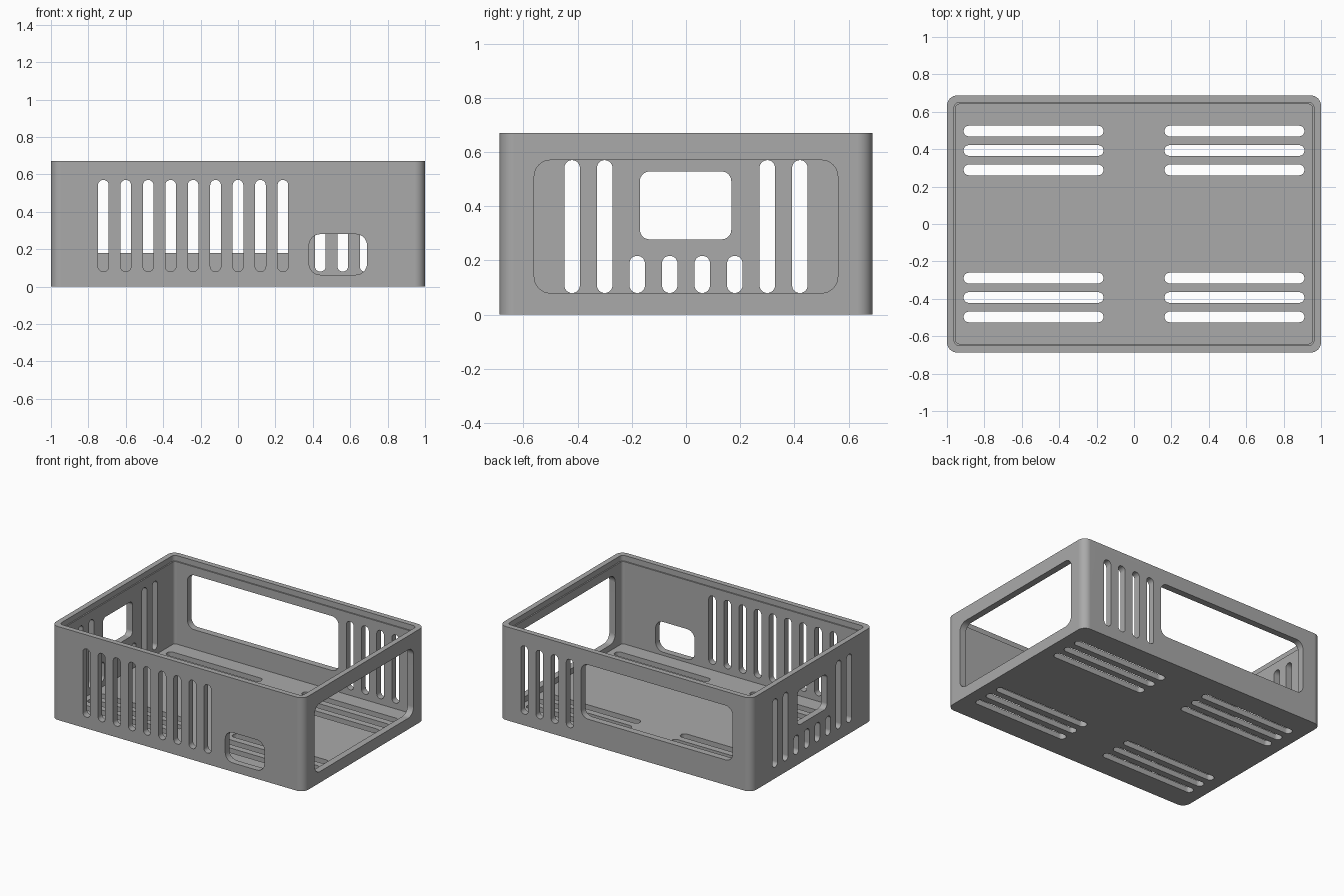
import bpy
import bmesh
from math import sin, cos, pi
from mathutils import Vector

old = bpy.data.objects.get("Cube")
if old:
    bpy.data.objects.remove(old, do_unlink=True)

WIDTH, DEPTH, HEIGHT = 2.0, 1.375, 0.67
WALL, LIP, FLOOR = 0.047, 0.038, 0.04
LIP_DEPTH = 0.04
SLOT = 0.057
LOW, HIGH = 0.08, 0.57


def rounded_rect(u0, u1, v0, v1, r, steps=8):
    """Outline of a rectangle with round corners, counter-clockwise."""
    corners = [(u1 - r, v1 - r), (u0 + r, v1 - r), (u0 + r, v0 + r), (u1 - r, v0 + r)]
    pts = []
    for k, (cu, cv) in enumerate(corners):
        for i in range(steps + 1):
            a = (k + i / steps) * pi / 2
            pts.append((cu + r * cos(a), cv + r * sin(a)))
    return pts


def prism(bm, axis, rect, r, start, end):
    """Extrude a rounded rectangle along an axis."""
    place = {"x": lambda u, v, w: (w, u, v),
             "y": lambda u, v, w: (u, w, v),
             "z": lambda u, v, w: (u, v, w)}[axis]
    face = bm.faces.new([bm.verts.new(place(u, v, start)) for u, v in rounded_rect(*rect, r)])
    ext = bmesh.ops.extrude_face_region(bm, geom=[face])
    moved = [g for g in ext["geom"] if isinstance(g, bmesh.types.BMVert)]
    bmesh.ops.translate(bm, verts=moved, vec=Vector(place(0, 0, end - start)))


def make_object(name, bm):
    bmesh.ops.remove_doubles(bm, verts=bm.verts, dist=0.0001)
    bmesh.ops.recalc_face_normals(bm, faces=bm.faces)
    mesh = bpy.data.meshes.new(name)
    bm.to_mesh(mesh)
    bm.free()
    obj = bpy.data.objects.new(name, mesh)
    bpy.context.collection.objects.link(obj)
    return obj


def plan(inset):
    return (-WIDTH / 2 + inset, WIDTH / 2 - inset, -DEPTH / 2 + inset, DEPTH / 2 - inset)


def upright_slot(bm, axis, centre, z0, z1, span):
    prism(bm, axis, (centre - SLOT / 2, centre + SLOT / 2, z0, z1), SLOT / 2 - 0.0005, *span)


def cut(target, cutter):
    cutter.hide_render = True
    mod = target.modifiers.new("cut", "BOOLEAN")
    mod.operation = "DIFFERENCE"
    mod.solver = "EXACT"
    mod.object = cutter
    bpy.ops.object.modifier_apply(modifier=mod.name)
    bpy.data.objects.remove(cutter, do_unlink=True)


# Solid outer block
bm = bmesh.new()
prism(bm, "z", plan(0), 0.055, 0, HEIGHT)
case = make_object("open_case", bm)
bpy.context.view_layer.objects.active = case
case.select_set(True)

# Cavity and the shallow lid recess round the rim
bm = bmesh.new()
prism(bm, "z", plan(WALL), 0.02, FLOOR, HEIGHT + 0.1)
cut(case, make_object("cavity_cutter", bm))
bm = bmesh.new()
prism(bm, "z", plan(LIP), 0.028, HEIGHT - LIP_DEPTH, HEIGHT + 0.1)
cut(case, make_object("lid_recess_cutter", bm))

# Openings
bm = bmesh.new()
front, back = (-0.75, -0.62), (0.62, 0.75)
left, right = (0.93, 1.1), (-1.1, -0.93)

# Front wall: vents and a port
for i in range(9):
    upright_slot(bm, "y", -0.72 + 0.12 * i, LOW, HIGH, front)
prism(bm, "y", (0.38, 0.69, 0.063, 0.28), 0.06, *front)

# Back wall: vents and a wide opening
for i in range(4):
    upright_slot(bm, "y", 0.44 + 0.12 * i, LOW, HIGH, back)
prism(bm, "y", (-0.85, 0.35, 0.18, HIGH), 0.055, *back)

# Side at +x: one large opening
prism(bm, "x", (-0.56, 0.56, LOW, HIGH), 0.06, *left)

# Side at -x: window, tall vents and short vents
prism(bm, "x", (-0.17, 0.167, 0.278, 0.528), 0.035, *right)
for side in (-1, 1):
    for y in (0.3, 0.42):
        upright_slot(bm, "x", side * y, LOW, HIGH, right)
    for y in (0.06, 0.18):
        upright_slot(bm, "x", side * y, LOW, 0.217, right)

# Floor: four groups of three long vents
for sx in (-1, 1):
    for sy in (-1, 1):
        for k in (-1, 0, 1):
            x, y = sx * 0.537, sy * 0.393 + k * 0.104
            prism(bm, "z", (x - 0.374, x + 0.374, y - SLOT / 2, y + SLOT / 2),
                  SLOT / 2 - 0.0005, -0.05, 0.055)
cut(case, make_object("openings_cutter", bm))

# Colour and shading
grey = bpy.data.materials.new("plain_grey")
grey.use_nodes = True
colour = (0.4, 0.4, 0.4, 1)
grey.diffuse_color = colour
grey.node_tree.nodes["Principled BSDF"].inputs["Base Color"].default_value = colour
case.data.materials.clear()
case.data.materials.append(grey)
for poly in case.data.polygons:
    poly.material_index = 0
bpy.ops.object.shade_smooth_by_angle(angle=pi / 6)
weighted = case.modifiers.new("flat_walls", "WEIGHTED_NORMAL")
weighted.keep_sharp = True
